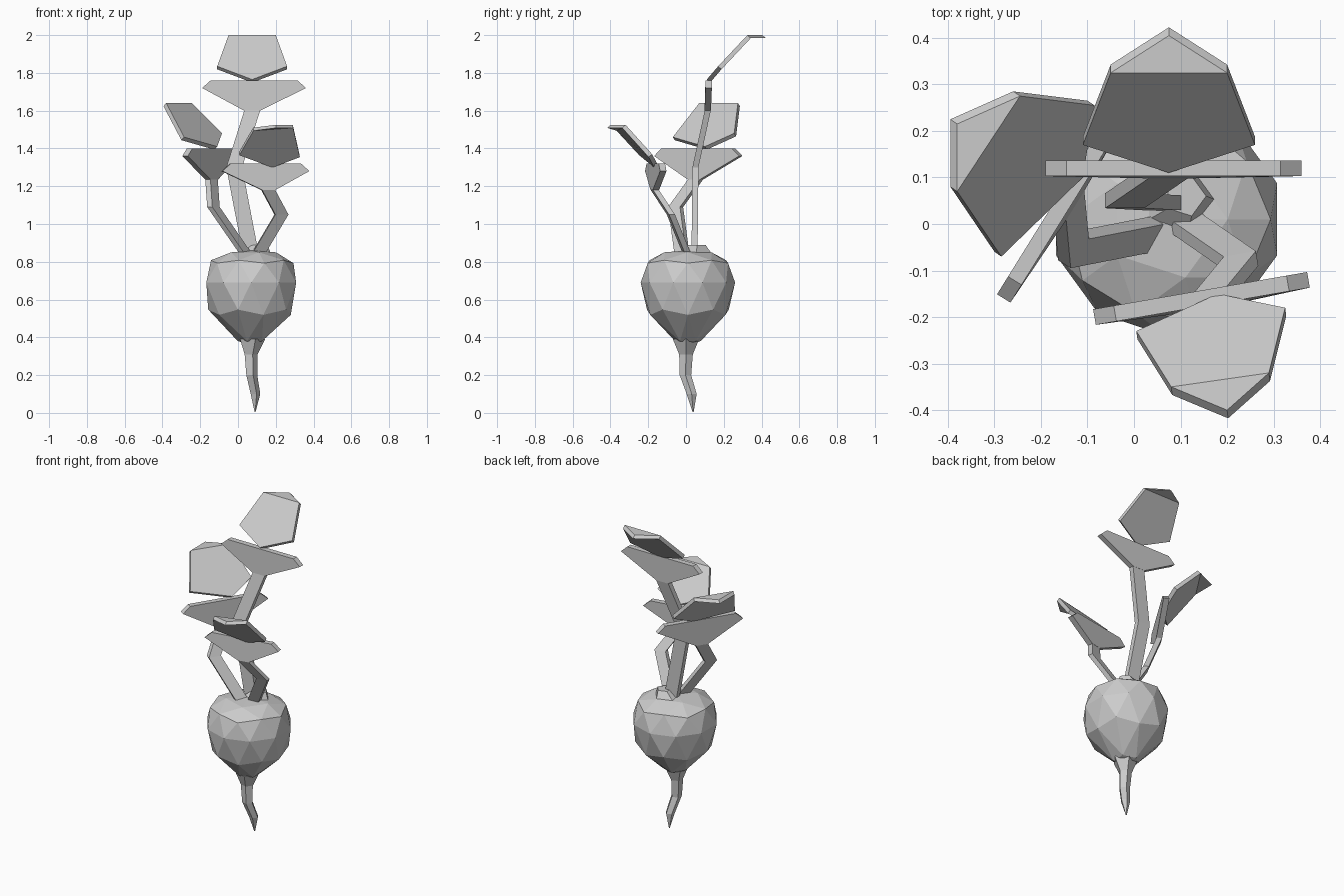
import bpy, bmesh, math
from mathutils import Vector

cube = bpy.data.objects.get("Cube")
if cube:
    bpy.data.objects.remove(cube)

GREY = (0.6, 0.6, 0.6, 1)
mat = bpy.data.materials.new("plain grey")
mat.use_nodes = True
mat.diffuse_color = GREY
mat.node_tree.nodes["Principled BSDF"].inputs["Base Color"].default_value = GREY


def finish(name, bm):
    bmesh.ops.recalc_face_normals(bm, faces=bm.faces)
    mesh = bpy.data.meshes.new(name)
    bm.to_mesh(mesh)
    bm.free()
    mesh.materials.append(mat)
    obj = bpy.data.objects.new(name, mesh)
    bpy.context.collection.objects.link(obj)


def loft(name, rings):
    """Skin a list of equal-sized rings and cap both ends."""
    bm = bmesh.new()
    loops = [[bm.verts.new(p) for p in ring] for ring in rings]
    for a, b in zip(loops, loops[1:]):
        for i in range(len(a)):
            j = (i + 1) % len(a)
            bm.faces.new((a[i], a[j], b[j], b[i]))
    bm.faces.new(loops[0][::-1])
    bm.faces.new(loops[-1])
    finish(name, bm)


def plate(name, points, faces, offset):
    """Thicken a flat or folded outline along an offset."""
    bm = bmesh.new()
    verts = [bm.verts.new(p) for p in points]
    for f in faces:
        bm.faces.new([verts[i] for i in f])
    out = bmesh.ops.extrude_face_region(bm, geom=bm.faces[:], use_keep_orig=True)
    moved = [g for g in out["geom"] if isinstance(g, bmesh.types.BMVert)]
    bmesh.ops.translate(bm, verts=moved, vec=offset)
    finish(name, bm)


def polygon(x, y, z, r, sides=5):
    return [(x + r * math.cos(math.tau * i / sides),
             y + r * math.sin(math.tau * i / sides), z) for i in range(sides)]


# Bulb: faceted ball reshaped by height (ball height, new height, radius scale)
PROFILE = [(-1, .36, .13), (-.85, .38, .135), (-.5, .53, .255), (0, .69, .25),
           (.5, .805, .25), (.85, .85, .25), (1, .86, .25)]


def reshape(u):
    for (u0, z0, r0), (u1, z1, r1) in zip(PROFILE, PROFILE[1:]):
        if u <= u1:
            t = max(0, (u - u0) / (u1 - u0))
            return z0 + t * (z1 - z0), r0 + t * (r1 - r0)
    return PROFILE[-1][1:]


bm = bmesh.new()
bmesh.ops.create_icosphere(bm, subdivisions=2, radius=1)
for v in bm.verts:
    z, r = reshape(v.co.z)
    v.co = (.07 + v.co.x * r, .01 + v.co.y * r, z)
finish("bulb", bm)

# Tapering root and crown stub
loft("root", [polygon(*p) for p in [(.07, 0, .39, .073), (.066, 0, .31, .038),
                                    (.07, -.003, .2, .032), (.09, .03, .1, .028),
                                    (.09, .038, .005, .003)]])
loft("crown", [polygon(.08, .05, .83, .1), polygon(.11, .06, .89, .045)])


# Each sprout: bent stalk, fan-shaped lower leaf, folded upper leaf
def sprout(name, path, half_width, fan_ends, blade):
    a, b = Vector(fan_ends[0]), Vector(fan_ends[1])
    along = Vector((b.x - a.x, b.y - a.y, 0)).normalized()
    across = Vector((-along.y, along.x, 0))
    w, t = along * half_width, across * .016
    loft(name + "_stalk", [[Vector(p) - w - t, Vector(p) + w - t,
                            Vector(p) + w + t, Vector(p) - w + t] for p in path])
    end, lift, half = Vector(path[-1]), Vector((0, 0, .04)), across * .017
    outline = [end - w, end + w, b, b - along * .045 + lift,
               a + along * .045 + lift, a]
    plate(name + "_lower_leaf", [p - half for p in outline], [range(6)], half * 2)
    # blade order: base, right, upper right, tip, upper left, left
    pts = [Vector(p) for p in blade]
    n = (pts[1] - pts[5]).cross(pts[0] - (pts[2] + pts[4]) / 2).normalized()
    if n.z > 0:
        n = -n
    plate(name + "_upper_leaf", pts, [(0, 1, 2, 4, 5), (2, 3, 4)], n * .024)


sprout("back", [(.07, .045, .83), (-.02, .05, 1.3), (.075, .115, 1.6)], .042,
       [(-.19, .12, 1.72), (.36, .12, 1.72)],
       [(.075, .11, 1.765), (.26, .17, 1.835), (.2, .325, 2), (.075, .405, 2),
        (-.05, .325, 2), (-.11, .17, 1.835)])
sprout("left", [(.1, .01, .83), (.23, -.08, 1.05), (.16, -.165, 1.18)], .035,
       [(-.085, -.2, 1.28), (.375, -.12, 1.28)],
       [(.18, -.15, 1.315), (.325, -.18, 1.37), (.29, -.32, 1.525), (.2, -.4, 1.525),
        (.08, -.35, 1.51), (.005, -.23, 1.38)])
sprout("right", [(.05, -.02, .83), (-.13, -.055, 1.09), (-.14, .05, 1.235)], .037,
       [(-.28, -.16, 1.36), (0, .29, 1.36)],
       [(-.11, .1, 1.41), (-.085, .255, 1.48), (-.245, .275, 1.64), (-.38, .215, 1.64),
        (-.38, .07, 1.64), (-.285, -.07, 1.46)])
